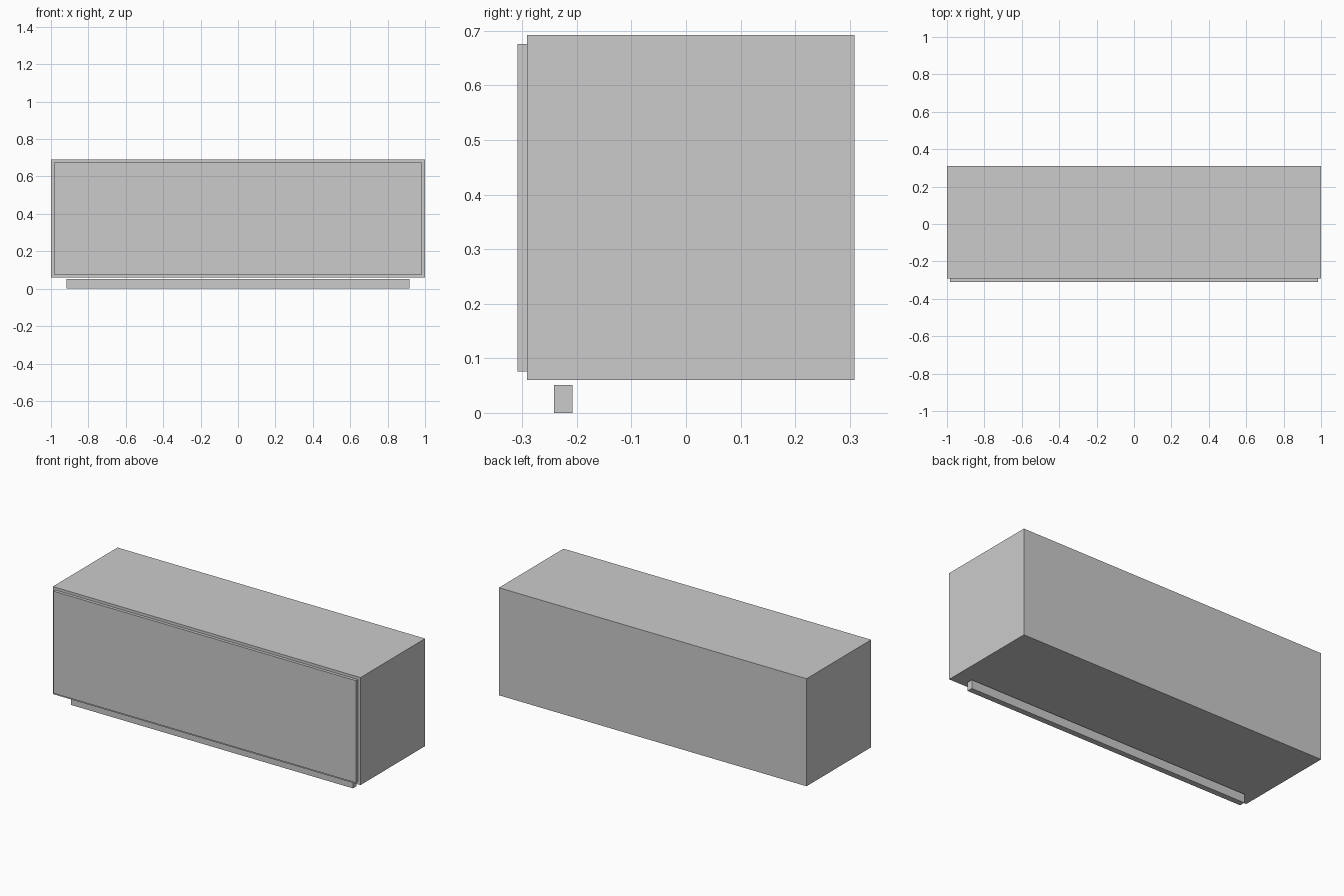
import bpy
import bmesh
from mathutils import Vector

if "Cube" in bpy.data.objects:
    bpy.data.objects.remove(bpy.data.objects["Cube"])


def box(name, lo, hi):
    lo, hi = Vector(lo), Vector(hi)
    bm = bmesh.new()
    bmesh.ops.create_cube(bm, size=1)
    bmesh.ops.scale(bm, vec=hi - lo, verts=bm.verts)
    bmesh.ops.translate(bm, vec=(lo + hi) / 2, verts=bm.verts)
    mesh = bpy.data.meshes.new(name)
    bm.to_mesh(mesh)
    bm.free()
    obj = bpy.data.objects.new(name, mesh)
    bpy.context.collection.objects.link(obj)
    return obj


# Main cabinet carcass
box("cabinet_body", (-1, -0.291, 0.06), (1, 0.309, 0.692))
# Slightly inset slab on the front
box("front_panel", (-0.983, -0.309, 0.076), (0.983, -0.291, 0.676))
# Recessed toe-kick strip, with a small gap under the body
box("toe_kick", (-0.917, -0.242, 0), (0.917, -0.208, 0.051))
